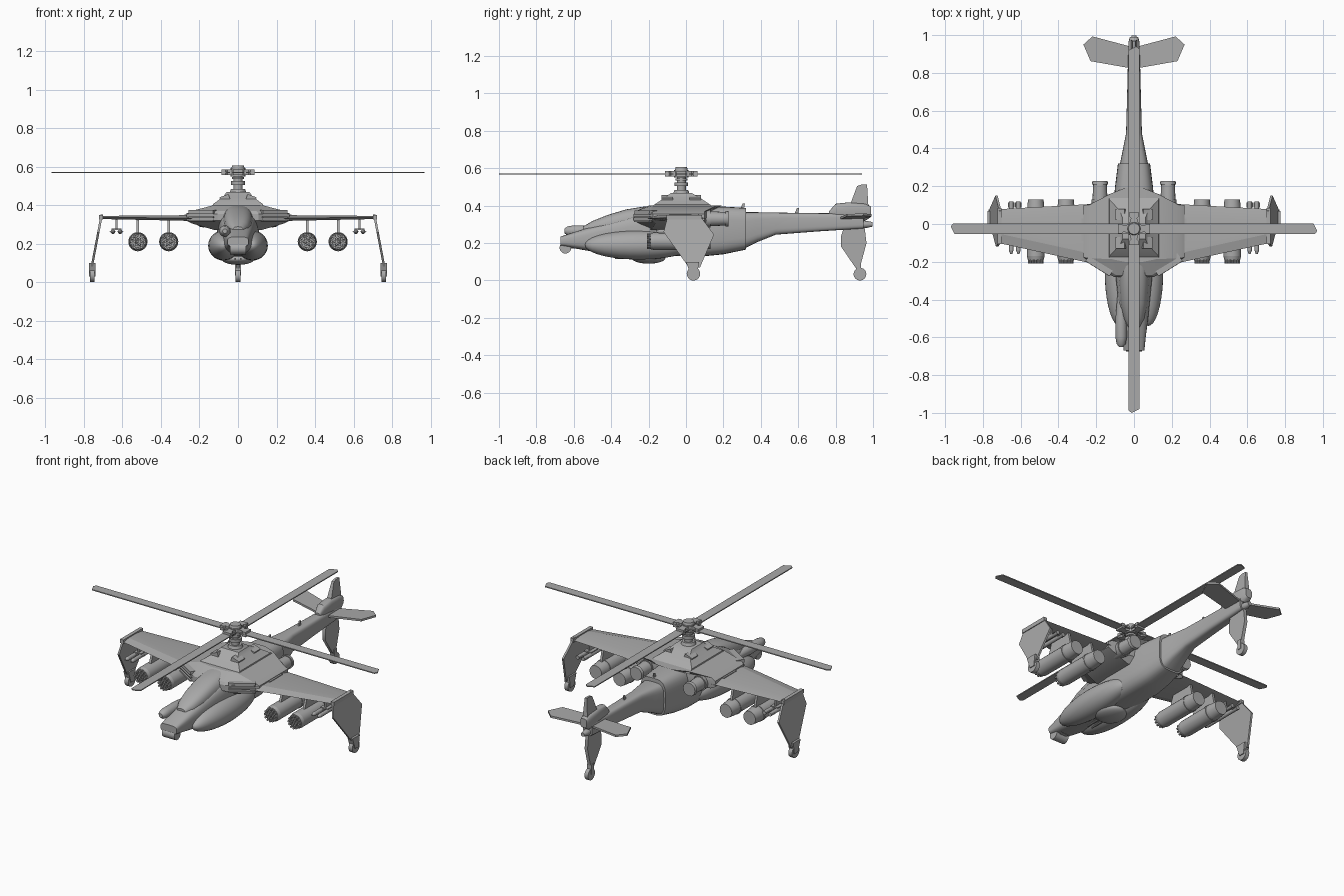
import bpy, bmesh, math
from mathutils import Matrix, Vector

if "Cube" in bpy.data.objects:
    bpy.data.objects.remove(bpy.data.objects["Cube"])

GREY = (0.4, 0.4, 0.4, 1)
grey = bpy.data.materials.new("matte grey")
grey.use_nodes = True
grey.diffuse_color = GREY
bsdf = grey.node_tree.nodes["Principled BSDF"]
bsdf.inputs["Base Color"].default_value = GREY
bsdf.inputs["Roughness"].default_value = 0.7


def finish(name, bm, mirror=False, angle=35):
    bmesh.ops.recalc_face_normals(bm, faces=bm.faces)
    me = bpy.data.meshes.new(name)
    bm.to_mesh(me)
    bm.free()
    me.materials.append(grey)
    me.shade_smooth()
    me.set_sharp_from_angle(angle=math.radians(angle))
    ob = bpy.data.objects.new(name, me)
    bpy.context.scene.collection.objects.link(ob)
    if mirror:
        ob.modifiers.new("Mirror", "MIRROR").use_mirror_merge = False
    return ob


def skin(name, rings, mirror=False, angle=35):
    """Bridge rings of equal length and cap both ends."""
    bm = bmesh.new()
    vs = [[bm.verts.new(p) for p in r] for r in rings]
    n = len(vs[0])
    for a, b in zip(vs, vs[1:]):
        for i in range(n):
            j = (i + 1) % n
            bm.faces.new((a[i], a[j], b[j], b[i]))
    bm.faces.new(vs[0])
    bm.faces.new(vs[-1])
    return finish(name, bm, mirror, angle)


def loft(name, sections, power=3.0, n=28, angle=35):
    """Rounded-box sections along y: (y, half width, bottom, top)."""
    rings = []
    for y, w, lo, hi in sections:
        ring = []
        for i in range(n):
            t = math.tau * i / n
            c, s = math.cos(t), math.sin(t)
            ring.append((w * math.copysign(abs(c) ** (2 / power), c), y,
                         (lo + hi) / 2 + (hi - lo) / 2 * math.copysign(abs(s) ** (2 / power), s)))
        rings.append(ring)
    return skin(name, rings, angle=angle)


def plate(name, profile, a, b, mirror=False):
    """Side (y, z) profile between two x values, each a function of z."""
    return skin(name, [[(f(z), y, z) for y, z in profile] for f in (a, b)], mirror)


def box(name, centre, size, mirror=False, rot=None):
    bm = bmesh.new()
    m = Matrix.Translation(centre) @ (rot or Matrix()) @ Matrix.Diagonal((*size, 1))
    bmesh.ops.create_cube(bm, size=1, matrix=m)
    return finish(name, bm, mirror)


def rods(name, spans, mirror=False, sides=20):
    """Cylinders or cones joined in one part: (start, end, r1, r2)."""
    bm = bmesh.new()
    for p, q, r1, r2 in spans:
        p, q = Vector(p), Vector(q)
        d = q - p
        m = Matrix.Translation((p + q) / 2) @ d.to_track_quat("Z", "Y").to_matrix().to_4x4()
        bmesh.ops.create_cone(bm, cap_ends=True, segments=sides, radius1=r1, radius2=r2,
                              depth=d.length, matrix=m)
    return finish(name, bm, mirror)


def ball(name, centre, radii, mirror=False):
    bm = bmesh.new()
    m = Matrix.Translation(centre) @ Matrix.Diagonal((*radii, 1)) @ Matrix.Rotation(math.pi / 2, 4, "X")
    bmesh.ops.create_uvsphere(bm, u_segments=28, v_segments=18, radius=1, matrix=m)
    return finish(name, bm, mirror)


# Fuselage, canopy and tail boom
loft("fuselage", [(-0.67, .055, .185, .235), (-0.6, .062, .172, .258), (-0.5, .075, .155, .29),
                  (-0.3, .095, .135, .35), (-0.1, .11, .13, .39), (.1, .11, .13, .395),
                  (.2, .1, .14, .395), (.32, .085, .165, .388)], 3.5)
loft("canopy", [(-0.55, .03, .22, .288), (-0.5, .055, .22, .318), (-0.42, .07, .22, .35),
                (-0.32, .077, .22, .38), (-0.22, .08, .22, .396), (-0.05, .08, .22, .4)], 2.8)
loft("tail_boom", [(.31, .076, .17, .365), (.38, .062, .205, .365), (.48, .042, .245, .363),
                   (.7, .036, .262, .36), (.95, .03, .278, .358)], 4)
loft("tail_housing", [(.765, .018, .33, .37), (.8, .027, .33, .41), (.87, .03, .33, .418),
                      (.96, .03, .32, .412), (.99, .022, .34, .395)], 3)
ball("cheek_fairing", (.075, -0.25, .19), (.08, .29, .078), True)
bm_y = [(-0.65, .012), (-0.635, .024), (-0.6, .03), (-0.5, .03), (-0.38, .02)]
side_pod = loft("side_sensor_pod", [(y, r, .265 - r, .265 + r) for y, r in bm_y], 2, 18)
side_pod.location.x = -0.068

# Shoulder block with engines
shoulder = []
for z, out, front, mid in [(.27, .12, -0.2, .09), (.305, .24, -0.25, .1), (.32, .268, -0.28, .1),
                           (.355, .268, -0.28, .1), (.37, .24, -0.27, .1), (.4, .125, -0.2, .16)]:
    nose = max(front + (out - .1) * .62, front)
    half = [(out * .4, front), (out, nose), (out, mid), (out * .4, mid + .03)]
    shoulder.append([(x, y, z) for x, y in half] + [(-x, y, z) for x, y in reversed(half)])
skin("engine_shoulder", shoulder, angle=20)
turn = Matrix.Rotation(math.radians(32), 4, "Z")
for i in range(3):
    box(f"intake_slat_{i + 1}", (.185, -0.225, .318 + .02 * i), (.15, .03, .008), True, turn)
box("intake_lip", (.18, -0.215, .368), (.15, .05, .012), True, turn)
rods("engine_exhaust", [((.18, .06, .33), (.18, .13, .33), .042, .046),
                        ((.18, .13, .33), (.18, .21, .33), .04, .036),
                        ((.18, .21, .33), (.18, .228, .33), .043, .04)], True, 16)
box("side_panel", (.272, -0.03, .338), (.014, .12, .028), True)

# Rotor cowling, mast and hub
HUB = Vector((0, -0.025, 0))
cowl = []
for z, w, f, b in [(.385, .135, -0.19, .16), (.405, .13, -0.17, .13), (.445, .075, -0.11, .07), (.468, .06, -0.08, .03)]:
    cowl.append([(-w, f, z), (w, f, z), (w, b, z), (-w, b, z)])
skin("rotor_cowling", cowl)
for side, y in (("front", -0.1), ("rear", .05)):
    box(f"cowling_vent_{side}", (.065, y, .425), (.05, .06, .05), True, Matrix.Rotation(.35, 4, "Y"))
rods("rotor_mast", [(HUB + Vector((0, 0, a)), HUB + Vector((0, 0, b)), r, s) for a, b, r, s in
                    [(.46, .485, .045, .036), (.485, .56, .024, .024), (.505, .525, .036, .036),
                     (.535, .545, .032, .032), (.55, .592, .038, .038), (.592, .606, .034, .03)]])
for i, length in enumerate((.97, .965, .97, .975)):
    spin = Matrix.Translation(HUB) @ Matrix.Rotation(i * math.pi / 2, 4, "Z")
    outline = [(.03, -0.028), (length - .012, -0.028), (length, -0.012), (length - .02, .028), (.03, .028)]
    skin(f"rotor_blade_{i + 1}", [[spin @ Vector((x, y, z)) for x, y in outline] for z in (.567, .573)])
    arm = [(.02, -0.026), (.055, -0.016), (.065, -0.026), (.086, -0.026),
           (.086, .026), (.065, .026), (.055, .016), (.02, .026)]
    skin(f"rotor_arm_{i + 1}", [[spin @ Vector((x, y, z)) for x, y in arm] for z in (.556, .586)])

# Stub wings with drooped tips and wheels
wing = []
for x, lead, trail, lo, hi in [(.24, -0.205, .105, .318, .348), (.72, -0.1, .078, .328, .344)]:
    mid = (lo + hi) / 2
    wing.append([(x, lead, mid), (x, lead + .05, hi), (x, trail - .06, hi),
                 (x, trail, mid), (x, trail - .06, lo), (x, lead + .05, lo)])
skin("stub_wing", wing, True, 12)
lean = lambda off: (lambda z: .708 + (.35 - z) * .19 + off)
plate("wing_tip_fin", [(-0.1, .335), (.07, .352), (.15, .245), (.075, .07), (.015, .07), (-0.12, .26)],
      lean(-0.006), lean(.006), True)
box("wing_tip_cap", (.712, -0.01, .338), (.022, .19, .024), True)
plate("wheel_strut", [(.0, .1), (.07, .1), (.06, .03), (.025, .03)], lambda z: .74, lambda z: .775, True)
rods("main_wheel", [((.745, .04, .036), (.77, .04, .036), .036, .036)], True, 24)

# Rocket pods, missiles and their pylons
for i, x in enumerate((.36, .52)):
    spans = [((x, -0.17, .21), (x, .07, .21), .047, .047), ((x, .07, .21), (x, .13, .21), .047, .041),
             ((x, -0.19, .21), (x, -0.17, .21), .042, .047), ((x, .04, .21), (x, .055, .21), .05, .05)]
    rods(f"rocket_pod_{i + 1}", spans, True, 24)
    tubes = []
    for count, radius in ((1, 0), (6, .017), (12, .034)):
        for k in range(count):
            t = math.tau * k / count
            px, pz = x + radius * math.cos(t), .21 + radius * math.sin(t)
            tubes.append(((px, -0.208, pz), (px, -0.18, pz), .0065, .0075))
    rods(f"rocket_tubes_{i + 1}", tubes, True, 8)
    plate(f"pod_pylon_{i + 1}", [(-0.11, .25), (-0.08, .335), (.06, .335), (.08, .25)],
          lambda z, x=x: x - .007, lambda z, x=x: x + .007, True)
for i, x in enumerate((.612, .65)):
    rods(f"missile_{i + 1}", [((x, -0.14, .262), (x, .12, .262), .012, .012),
                              ((x, -0.16, .262), (x, -0.14, .262), .005, .012)], True, 12)
    for y in (-0.06, .1):
        box(f"missile_fins_{i + 1}", (x, y, .262), (.034, .025, .004), True)
box("missile_pylon", (.631, -0.01, .302), (.01, .1, .06), True)
box("missile_rail", (.631, -0.01, .274), (.05, .12, .008), True)

# Tail surfaces and tail wheel
plate("upper_tail_fin", [(.8, .4), (.88, .412), (.915, .505), (.935, .512), (.968, .512), (.975, .4)],
      lambda z: -0.016 + (z - .4) * .08, lambda z: .016 - (z - .4) * .08)
stab = [(.02, .825), (.23, .862), (.268, .95), (.22, .993), (.02, .94)]
skin("stabiliser", [[(x, y, z + .08 * x) for x, y in stab] for z in (.325, .337)], True)
plate("lower_tail_fin", [(.845, .285), (.955, .285), (.965, .2), (.93, .07), (.905, .07), (.83, .18), (.83, .24)],
      lambda z: -0.01, lambda z: .01)
rods("tail_wheel", [((-0.012, .93, .034), (.012, .93, .034), .034, .034)], sides=24)
box("tail_wheel_fork", (0, .922, .065), (.03, .026, .06))
rods("tail_light", [((0, .97, .3), (0, .998, .3), .018, .012), ((0, .93, .3), (0, .97, .3), .022, .018)])

# Chin turret, gun and nose sensor
ball("chin_turret", (0, -0.2, .12), (.085, .09, .03))
rods("chin_turret_ring", [((0, -0.2, .115), (0, -0.2, .14), .082, .082)], sides=28)
rods("gun_barrels", [((x, -0.38, .12), (x, -0.2, .12), .006, .006) for x in (-0.015, .015)], sides=10)
rods("nose_sensor", [((-0.042, -0.645, .175), (.042, -0.645, .175), .031, .031)])
box("nose_sensor_mount", (0, -0.62, .19), (.05, .05, .04))

# Antennas
for i, (y, z) in enumerate(((.29, .38), (.58, .355))):
    plate(f"antenna_{i + 1}", [(y, z), (y + .02, z), (y + .025, z + .032), (y + .013, z + .032)],
          lambda z: -0.004, lambda z: .004)
